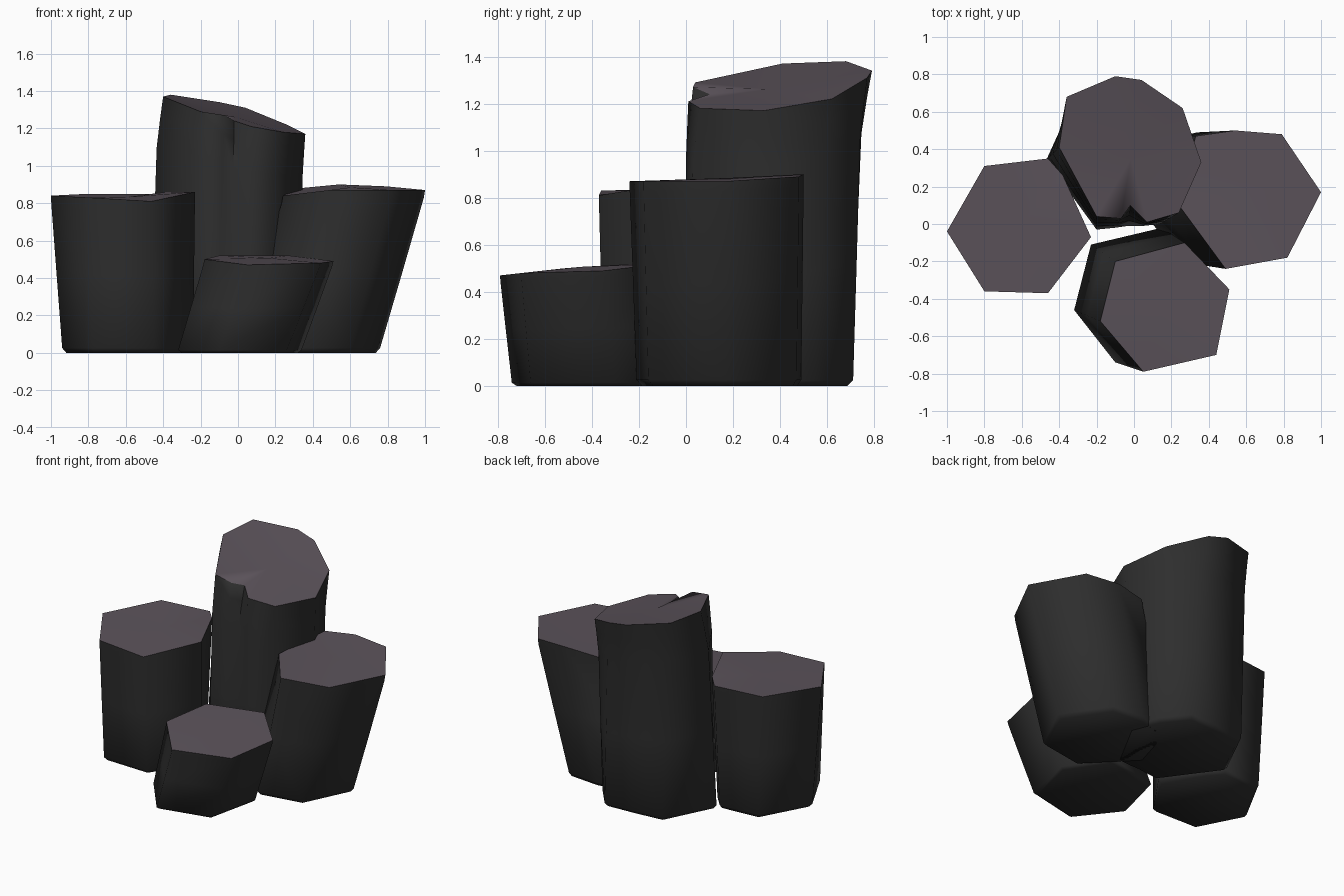
import bpy
import bmesh
from mathutils import Vector

if "Cube" in bpy.data.objects:
    bpy.data.objects.remove(bpy.data.objects["Cube"], do_unlink=True)


def make_material(name, color):
    mat = bpy.data.materials.new(name)
    mat.use_nodes = True
    mat.diffuse_color = color
    bsdf = mat.node_tree.nodes["Principled BSDF"]
    bsdf.inputs["Base Color"].default_value = color
    bsdf.inputs["Roughness"].default_value = 0.9
    return mat


SIDE = make_material("dark_rock", (0.027, 0.027, 0.027, 1))
TOP = make_material("purple_grey_rock", (0.105, 0.086, 0.103, 1))


def column(name, top, base, levels, dip):
    """Loft a rock column from a base outline to a sloping top outline.
    levels pairs a height fraction with how far the outline has changed."""
    bm = bmesh.new()
    count = len(top)
    middle = sum((Vector(p) for p in base), Vector((0, 0))) / count

    # Chamfered foot, shaft and rim rings
    rings = [[bm.verts.new((*(Vector(b).lerp(middle, 0.06)), 0)) for b in base]]
    for height, blend in levels:
        ring = []
        for t, b in zip(top, base):
            x, y = Vector(b).lerp(Vector(t[:2]), blend)
            ring.append(bm.verts.new((x, y, t[2] * height)))
        rings.append(ring)
    for low, high in zip(rings, rings[1:]):
        for i in range(count):
            j = (i + 1) % count
            bm.faces.new((low[i], low[j], high[j], high[i]))
    bm.faces.new(rings[0][::-1])

    # Slightly hollow cap
    rim = rings[-1]
    center = sum((v.co for v in rim), Vector()) / count
    hub = bm.verts.new(center - Vector((0, 0, dip)))
    for i in range(count):
        face = bm.faces.new((rim[i], rim[(i + 1) % count], hub))
        face.material_index = 1
    bmesh.ops.recalc_face_normals(bm, faces=bm.faces)

    mesh = bpy.data.meshes.new(name)
    bm.to_mesh(mesh)
    bm.free()
    mesh.materials.append(SIDE)
    mesh.materials.append(TOP)
    obj = bpy.data.objects.new(name, mesh)
    bpy.context.collection.objects.link(obj)

    # Soft side corners, crisp cap edge
    bpy.ops.object.select_all(action="DESELECT")
    obj.select_set(True)
    bpy.context.view_layer.objects.active = obj
    bpy.ops.object.shade_smooth_by_angle(angle=1.15)
    return obj


straight = [(0.03, 0), (0.5, 0.5), (0.95, 0.97), (1, 1)]
flared = [(0.02, 0), (0.4, 0.25), (0.8, 0.5), (0.92, 0.78), (1, 1)]

column(
    "side_column_right",
    [(-1, -.04, .84), (-.8, .31, .85), (-.46, .35, .85), (-.38, .26, .86),
     (-.23, -.07, .86), (-.46, -.37, .81), (-.8, -.36, .83)],
    [(-.94, -.03), (-.76, .3), (-.48, .32), (-.4, .23),
     (-.24, -.05), (-.45, -.35), (-.78, -.34)],
    straight, 0.01)

column(
    "side_column_left",
    [(.33, .47, .88), (.54, .5, .9), (.79, .48, .89), (1, .17, .87),
     (.82, -.18, .87), (.49, -.24, .87), (.24, .1, .84)],
    [(.1, .44), (.34, .49), (.56, .47), (.76, .17),
     (.6, -.16), (.3, -.21), (0, .1)],
    straight, -0.01)

column(
    "short_front_column",
    [(-.18, -.52, .5), (.05, -.79, .47), (.44, -.7, .48),
     (.51, -.35, .49), (.27, -.1, .52), (-.1, -.2, .52)],
    [(-.32, -.46), (-.1, -.74), (.26, -.66),
     (.34, -.3), (.15, -.02), (-.23, -.11)],
    straight, -0.01)

column(
    "tall_back_column",
    [(-.4, .41, 1.37), (-.36, .68, 1.38), (-.1, .79, 1.34), (.04, .77, 1.31),
     (.26, .62, 1.22), (.36, .33, 1.17), (.24, .06, 1.18), (.07, .01, 1.21),
     (-.02, .1, 1.24), (-.07, .03, 1.27), (-.2, .04, 1.29)],
    [(-.47, .34), (-.3, .68), (-.08, .7), (.12, .71),
     (.25, .55), (.33, .35), (.14, 0), (.05, -.01),
     (-.03, -.01), (-.1, -.02), (-.2, -.03)],
    flared, 0.01)
